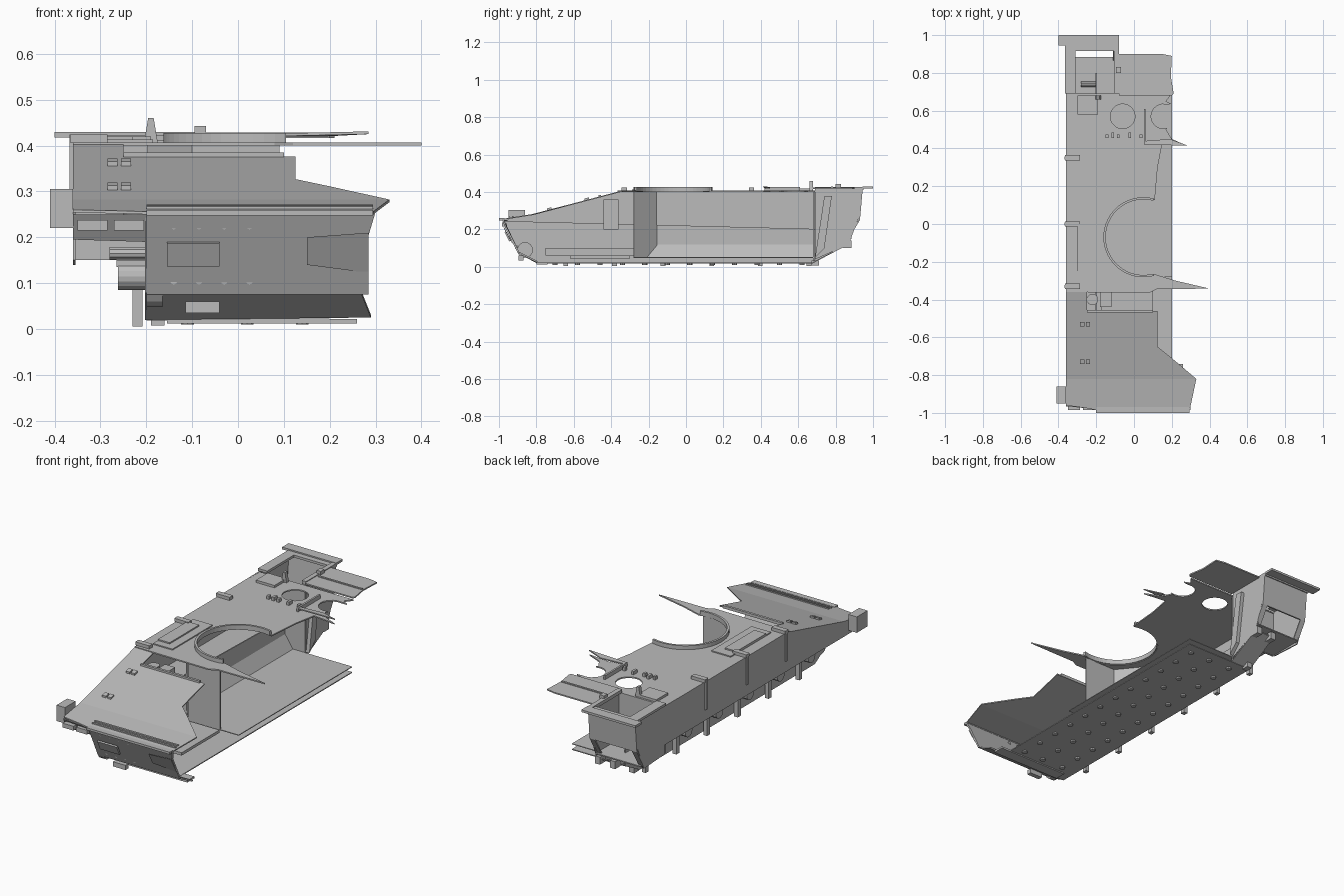
import bpy, bmesh, math
from mathutils import Vector

grey = bpy.data.materials.new("armour_grey")
grey.diffuse_color = (0.5, 0.5, 0.5, 1)


def finish(bm, name):
    bmesh.ops.recalc_face_normals(bm, faces=bm.faces[:])
    me = bpy.data.meshes.new(name)
    bm.to_mesh(me)
    bm.free()
    me.materials.append(grey)
    ob = bpy.data.objects.new(name, me)
    bpy.context.collection.objects.link(ob)
    return ob


def plate(name, pts, off):
    """Extrude a 3D outline along an offset vector."""
    bm = bmesh.new()
    a = [bm.verts.new(p) for p in pts]
    b = [bm.verts.new(Vector(p) + Vector(off)) for p in pts]
    bm.faces.new(a)
    bm.faces.new(b)
    n = len(pts)
    for i in range(n):
        bm.faces.new((a[i], a[(i + 1) % n], b[(i + 1) % n], b[i]))
    return finish(bm, name)


def box(name, x0, x1, y0, y1, z0, z1):
    return plate(name, [(x0, y0, z0), (x1, y0, z0), (x1, y1, z0), (x0, y1, z0)], (0, 0, z1 - z0))


def cyl(name, c, r, h, axis='z', n=16):
    pts, off = [], {'x': (h, 0, 0), 'y': (0, h, 0), 'z': (0, 0, h)}[axis]
    for i in range(n):
        u, v = r * math.cos(math.tau * i / n), r * math.sin(math.tau * i / n)
        d = {'x': (0, u, v), 'y': (u, 0, v), 'z': (u, v, 0)}[axis]
        pts.append(Vector(c) + Vector(d))
    return plate(name, pts, off)


def across(name, prof, x0, x1):
    """Extrude a y-z outline across the width."""
    return plate(name, [(x0, y, z) for y, z in prof], (x1 - x0, 0, 0))


def arc(cx, cy, r, a0, a1, n):
    return [(cx + r * math.cos(math.radians(a0 + (a1 - a0) * i / n)),
             cy + r * math.sin(math.radians(a0 + (a1 - a0) * i / n))) for i in range(n + 1)]


def flat(name, pts, z, t):
    return plate(name, [(x, y, z) for x, y in pts], (0, 0, t))


def slope(y):
    return 0.25 + (y + 0.985) * 0.16 if y < -0.82 else 0.2764 + (y + 0.82) * 0.262


def sloped(name, pts, t):
    return plate(name, [(x, y, slope(y)) for x, y in pts], (0, 0, t))


def sloped_box(name, x0, x1, y0, y1, t):
    return sloped(name, [(x0, y0), (x1, y0), (x1, y1), (x0, y1)], t)


# side wall and shelf over the tracks
across("side_wall", [(-0.965, 0.25), (-0.94, 0.20), (0.69, 0.20), (0.69, 0.15), (0.87, 0.14),
                     (0.93, 0.28), (0.94, 0.41), (-0.36, 0.40), (-0.82, 0.278)], -0.36, -0.354)
box("track_shelf", -0.354, -0.20, -0.93, 0.69, 0.196, 0.202)
across("lower_side", [(-0.975, 0.245), (-0.90, 0.08), (-0.80, 0.02), (0.68, 0.02), (0.80, 0.085),
                      (0.80, 0.20)], -0.203, -0.197)
plate("shelf_front", [(-0.36, -0.965, 0.25), (-0.2, -0.98, 0.25), (-0.2, -0.93, 0.19),
                      (-0.36, -0.94, 0.195)], (0, 0.008, 0))

# double floor
box("outer_floor", -0.20, 0.20, -0.80, 0.68, 0.018, 0.023)
box("inner_floor", -0.15, 0.20, -0.28, 0.68, 0.048, 0.052)
plate("inner_skirting", [(-0.197, -0.28, 0.12), (-0.197, 0.68, 0.12), (-0.15, 0.68, 0.05),
                         (-0.15, -0.28, 0.05)], (-0.003, 0, -0.003))
box("belly_front_strip", -0.155, 0.26, -0.80, -0.74, 0.012, 0.022)
for i in range(12):
    for x in (-0.11, 0.02, 0.14):
        cyl("belly_bolt", (x, -0.7 + i * 0.12, 0.010), 0.014, 0.009, n=8)

# lower front plates
plate("nose_plate", [(-0.2, -0.985, 0.255), (0.30, -0.985, 0.255), (0.285, -0.965, 0.205),
                     (0.285, -0.90, 0.075), (-0.2, -0.90, 0.075)], (0, 0.010, 0))
plate("nose_underside", [(-0.2, -0.90, 0.075), (0.27, -0.90, 0.075), (0.29, -0.80, 0.025),
                         (-0.2, -0.80, 0.02)], (0, 0.006, 0.006))
box("nose_lip", -0.2, 0.295, -1.0, -0.97, 0.248, 0.26)
plate("nose_access_plate", [(-0.155, -0.962, 0.19), (-0.04, -0.962, 0.19), (-0.04, -0.938, 0.14),
                            (-0.155, -0.938, 0.14)], (0, -0.008, -0.004))
plate("nose_right_patch", [(0.15, -0.968, 0.20), (0.285, -0.972, 0.21), (0.285, -0.925, 0.125),
                           (0.265, -0.925, 0.125), (0.15, -0.935, 0.14)], (0, -0.003, 0))
box("nose_step", -0.115, -0.04, -0.895, -0.87, 0.035, 0.06)
for x in (-0.14, -0.085, -0.03, 0.025):
    for z in (0.225, 0.105):
        cyl("nose_bolt", (x, -0.982 + (0.255 - z) * 0.46, z), 0.008, 0.012, 'y', 8)

# sloping front plate, torn along the right edge
sloped("front_slope_lower", [(-0.25, -0.975), (-0.2, -0.985), (0.295, -0.985), (0.33, -0.82),
                             (-0.25, -0.82)], 0.006)
sloped("front_slope_upper", [(-0.25, -0.82), (0.33, -0.82), (0.20, -0.71), (0.125, -0.65),
                             (0.125, -0.46), (-0.25, -0.46)], 0.006)
sloped("left_slope_lower", [(-0.36, -0.96), (-0.25, -0.975), (-0.25, -0.82), (-0.36, -0.82)], 0.006)
sloped_box("left_slope_upper", -0.36, -0.25, -0.82, -0.345, 0.006)
for y in (-0.73, -0.53):
    for dx in (-0.285, -0.255):
        sloped_box("front_hinge", dx, dx + 0.022, y - 0.012, y + 0.012, 0.016)
for y in (-0.95, -0.93):
    sloped_box("splash_rail", -0.2, 0.295, y, y + 0.008, 0.012)
box("bay_rail", -0.25, 0.1, -0.468, -0.455, 0.370, 0.385)
cyl("bay_canister", (-0.22, -0.40, 0.20), 0.03, 0.16)
box("bay_frame", -0.18, -0.12, -0.44, -0.36, 0.2, 0.36)
box("bay_beam", -0.197, -0.17, -0.75, -0.28, 0.06, 0.10)
box("bay_sill", -0.19, 0.1, -0.62, -0.3, 0.045, 0.06)
box("front_lamp", -0.41, -0.36, -0.95, -0.86, 0.22, 0.305)
for x in (-0.35, -0.27):
    box("tow_bracket", x, x + 0.065, -0.985, -0.94, 0.215, 0.238)

# roof with turret opening and torn right edge
roof = ([(-0.36, -0.36), (0.08, -0.365), (0.12, -0.345), (0.40, -0.342), (0.22, -0.30)]
        + arc(0.05, -0.07, 0.205, -73, -287, 32)
        + [(0.125, 0.3), (0.15, 0.43), (0.28, 0.415), (0.2, 0.45), (0.17, 0.50)]
        + arc(0.155, 0.57, 0.065, 290, 75, 10)
        + [(0.2, 0.635), (0.17, 0.65), (0.2, 0.69), (-0.36, 0.69)])
deck = flat("roof", roof, 0.40, 0.007)
cutter = cyl("hatch_cutter", (-0.06, 0.57, 0.35), 0.065, 0.1, n=32)
cutter.hide_render = True
cutter.hide_set(True)
m = deck.modifiers.new("hatch_hole", 'BOOLEAN')
m.object = cutter
m.solver = 'EXACT'
flat("turret_ring", arc(0.05, -0.07, 0.212, -75, -285, 32) + arc(0.05, -0.07, 0.2, -285, -75, 32),
     0.403, 0.025)
plate("bent_rear_shard", [(0.06, 0.42, 0.42), (0.285, 0.415, 0.425), (0.19, 0.45, 0.42),
                          (0.06, 0.44, 0.42)], (0, 0, 0.006))
box("shard_rim", 0.052, 0.062, 0.42, 0.61, 0.407, 0.428)
flat("rear_roof", [(-0.08, 0.68), (0.2, 0.68), (0.21, 0.69), (0.195, 0.78), (0.2, 0.89),
                   (0.15, 0.9), (-0.08, 0.9)], 0.417, 0.007)
box("rear_roof_seam", -0.07, 0.19, 0.775, 0.785, 0.424, 0.429)

# roof fittings
box("side_hatch", -0.30, -0.185, -0.29, 0.05, 0.407, 0.413)
box("side_hatch_cover", -0.30, -0.23, -0.25, 0.0, 0.413, 0.42)
box("rear_cover", -0.30, -0.19, 0.58, 0.68, 0.407, 0.42)
for i, x in enumerate((-0.15, -0.12, -0.09, -0.03, 0.03)):
    box("roof_stud", x, x + 0.014, 0.455, 0.475 + 0.01 * (i % 2), 0.407, 0.425)
plate("lifting_eye", [(-0.205, 0.66, 0.407), (-0.175, 0.66, 0.407), (-0.184, 0.66, 0.46),
                      (-0.196, 0.66, 0.46)], (0, 0.02, 0))
box("roof_block", -0.095, -0.07, 0.8, 0.83, 0.42, 0.443)
for y in (-0.33, 0.0, 0.35):
    box("side_bracket", -0.366, -0.285, y - 0.014, y + 0.014, 0.407, 0.424)
    box("side_strap", -0.368, -0.36, y - 0.008, y + 0.008, 0.26, 0.424)

# inner bulkheads under the turret
plate("bulkhead", [(-0.10, -0.28, 0.05), (0.09, -0.28, 0.05), (0.09, -0.28, 0.40),
                   (-0.10, -0.28, 0.40)], (0, 0.006, 0))
plate("bulkhead_return", [(-0.10, -0.28, 0.05), (-0.197, -0.16, 0.05), (-0.197, -0.16, 0.40),
                          (-0.10, -0.28, 0.40)], (0.004, 0.004, 0))

# rear open box
across("box_right_wall", [(0.69, 0.04), (0.87, 0.12), (0.93, 0.28), (0.94, 0.42), (0.69, 0.42)],
       -0.086, -0.08)
plate("box_back", [(-0.36, 0.93, 0.25), (-0.08, 0.93, 0.25), (-0.08, 0.945, 0.42),
                   (-0.36, 0.945, 0.42)], (0, -0.008, 0))
for x in (-0.36, -0.11):
    plate("box_lower_post", [(x, 0.87, 0.15), (x + 0.03, 0.87, 0.15), (x + 0.03, 0.93, 0.25),
                             (x, 0.93, 0.25)], (0, -0.008, 0))
plate("box_bottom", [(-0.35, 0.69, 0.15), (-0.086, 0.69, 0.15), (-0.086, 0.885, 0.15),
                     (-0.35, 0.885, 0.15)], (0, 0, 0.006))
plate("rear_underside", [(-0.2, 0.68, 0.02), (-0.08, 0.68, 0.02), (-0.08, 0.87, 0.12),
                         (-0.2, 0.87, 0.12)], (0, 0, 0.006))
box("box_front_wall", -0.354, -0.08, 0.68, 0.686, 0.15, 0.40)
box("rear_lower_wall", -0.2, -0.08, 0.68, 0.686, 0.03, 0.15)
plate("rear_door_post", [(-0.08, 0.69, 0.05), (-0.08, 0.74, 0.10), (-0.08, 0.78, 0.38),
                         (-0.08, 0.74, 0.38)], (0.02, 0, 0))
box("rear_flange", -0.40, -0.08, 0.945, 1.0, 0.418, 0.43)
box("left_flange", -0.365, -0.31, 0.69, 0.95, 0.41, 0.423)
box("right_flange", -0.105, -0.08, 0.69, 0.95, 0.41, 0.428)
box("back_flange", -0.35, -0.08, 0.915, 0.95, 0.41, 0.423)
for x in (-0.2, -0.11):
    box("rear_tow_lug", x, x + 0.03, 0.84, 0.885, 0.10, 0.14)
box("rear_tow_hook", -0.19, -0.16, 0.67, 0.71, 0.008, 0.035)

# suspension mounts
for i in range(6):
    y = -0.69 + i * 0.26
    cyl("suspension_hub", (-0.262, y, 0.115), 0.03, 0.06, 'x')
    box("suspension_post", -0.23, -0.208, y + 0.035, y + 0.06, 0.005, 0.13)
    box("suspension_arm", -0.265, -0.203, y - 0.02, y + 0.065, 0.135, 0.15)
    cyl("return_roller_shaft", (-0.28, y + 0.13, 0.165), 0.014, 0.08, 'x', 10)
cyl("drive_housing", (-0.2, -0.86, 0.09), 0.042, 0.035, 'x')
